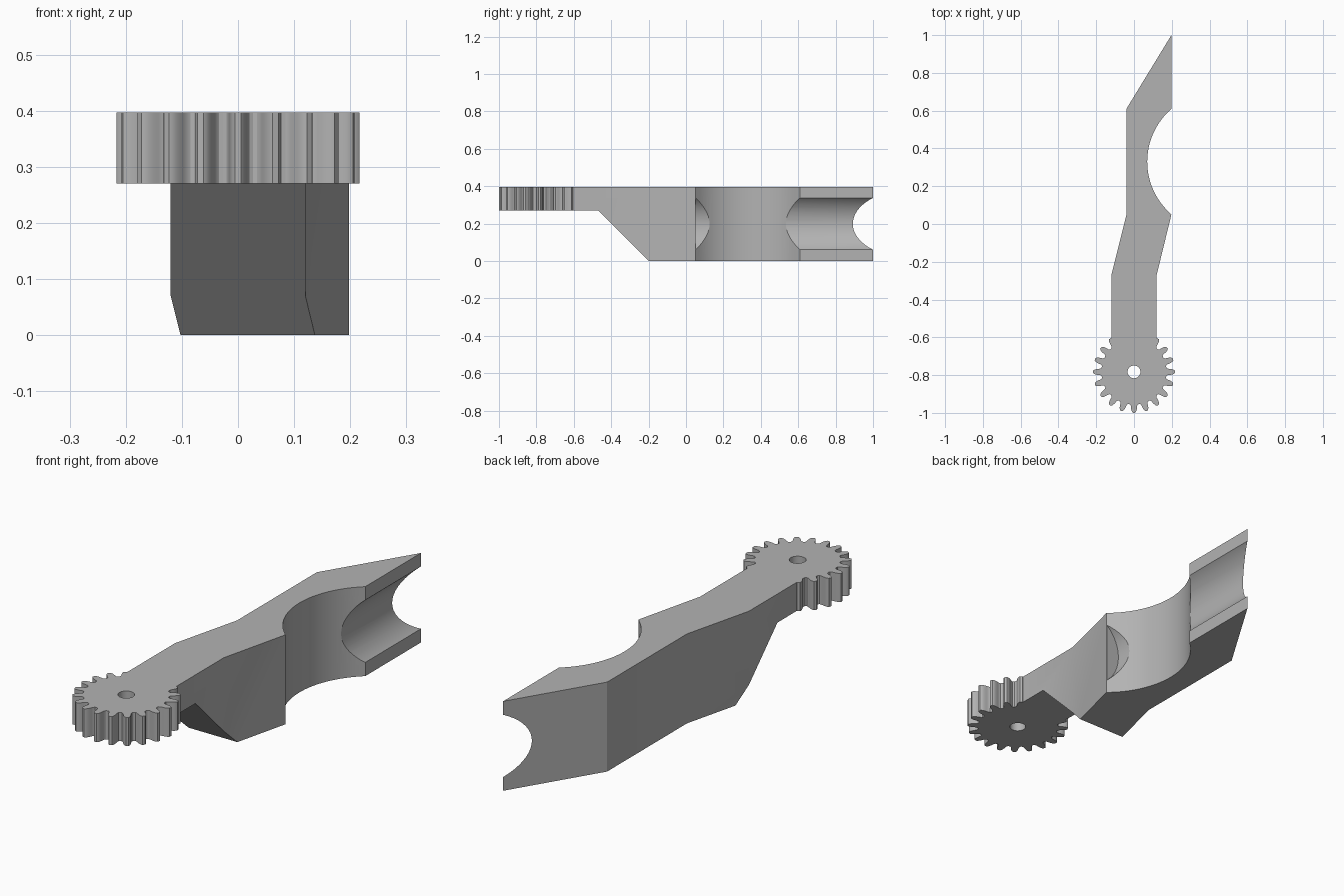
import bpy, bmesh
from math import sin, cos, pi, radians, atan2, hypot
from mathutils import Vector

cube = bpy.data.objects.get("Cube")
if cube:
    bpy.data.objects.remove(cube, do_unlink=True)

TOP, STEP = 0.397, 0.27          # upper face and underside of the thin end
GEAR_Y, TEETH = -0.783, 20

grey = bpy.data.materials.new("plain grey")
grey.use_nodes = True
colour = (0.45, 0.45, 0.45, 1)
grey.diffuse_color = colour
grey.node_tree.nodes["Principled BSDF"].inputs["Base Color"].default_value = colour


def prism(name, outline, offset):
    """Extrude a closed 3D outline along an offset."""
    bm = bmesh.new()
    face = bm.faces.new([bm.verts.new(p) for p in outline])
    ext = bmesh.ops.extrude_face_region(bm, geom=[face])
    moved = [v for v in ext["geom"] if isinstance(v, bmesh.types.BMVert)]
    bmesh.ops.translate(bm, verts=moved, vec=Vector(offset))
    bmesh.ops.recalc_face_normals(bm, faces=bm.faces)
    mesh = bpy.data.meshes.new(name)
    bm.to_mesh(mesh)
    bm.free()
    mesh.materials.append(grey)
    obj = bpy.data.objects.new(name, mesh)
    bpy.context.collection.objects.link(obj)
    return obj


def combine(target, tool, operation):
    """Apply a boolean and discard the tool object."""
    mod = target.modifiers.new(operation.title(), "BOOLEAN")
    mod.operation, mod.solver, mod.object = operation, "EXACT", tool
    bpy.context.view_layer.objects.active = target
    bpy.ops.object.modifier_apply(modifier=mod.name)
    bpy.data.objects.remove(tool, do_unlink=True)


def circle(radius, count):
    return [(radius * cos(2 * pi * i / count), radius * sin(2 * pi * i / count))
            for i in range(count)]


# Arm: bent plan outline with a round bite in its inner side
bite_x, bite_y, bite_r = 0.437, 0.33, 0.367
half = atan2(0.28, bite_x - 0.198)
bite = [(bite_x - bite_r * cos(a), bite_y + bite_r * sin(a))
        for a in (half * (1 - i / 16) for i in range(33))]
bite[0], bite[-1] = (0.198, 0.61), (0.198, 0.05)
plan = [(0.12, -0.66), (-0.12, -0.66), (-0.12, -0.27), (-0.04, 0.05),
        (-0.04, 0.61), (0.198, 1.0)] + bite + [(0.12, -0.27)]
arm = prism("gripper_arm", [(x, y, 0) for x, y in plan], (0, 0, TOP))

# Sloped relief under the thin end
relief = [(-1.1, -0.1), (-1.1, STEP), (-0.47, STEP), (-0.2, 0), (-0.1, -0.1)]
combine(arm, prism("relief_cutter", [(-0.5, y, z) for y, z in relief], (1, 0, 0)),
        "DIFFERENCE")

# Rounded gripping groove running along the inner side
groove = [(0.31 + x, 0.052, 0.199 + z) for x, z in circle(0.178, 64)]
combine(arm, prism("groove_cutter", groove, (0, 1.2, 0)), "DIFFERENCE")

# Gear: one rounded tooth profile repeated around the centre
flank = [(0.174, 6.8), (0.179, 5.5), (0.188, 4.9), (0.197, 4.4),
         (0.206, 3.6), (0.213, 2.6), (0.217, 1.5)]
tooth = [(0.172, -9)] + [(r, -a) for r, a in flank] + [(r, a) for r, a in reversed(flank)]
rim = []
for i in range(TEETH):
    for r, a in tooth:
        t = radians(a + 360 / TEETH * i)
        rim.append((r * cos(t), GEAR_Y + r * sin(t), STEP))
combine(arm, prism("gear", rim, (0, 0, TOP - STEP)), "UNION")

# Pivot hole
hole = [(x, GEAR_Y + y, 0.1) for x, y in circle(0.034, 32)]
combine(arm, prism("hole_cutter", hole, (0, 0, 0.5)), "DIFFERENCE")

bpy.ops.object.select_all(action="DESELECT")
arm.select_set(True)
bpy.context.view_layer.objects.active = arm
bpy.ops.object.shade_smooth_by_angle(angle=radians(30))
